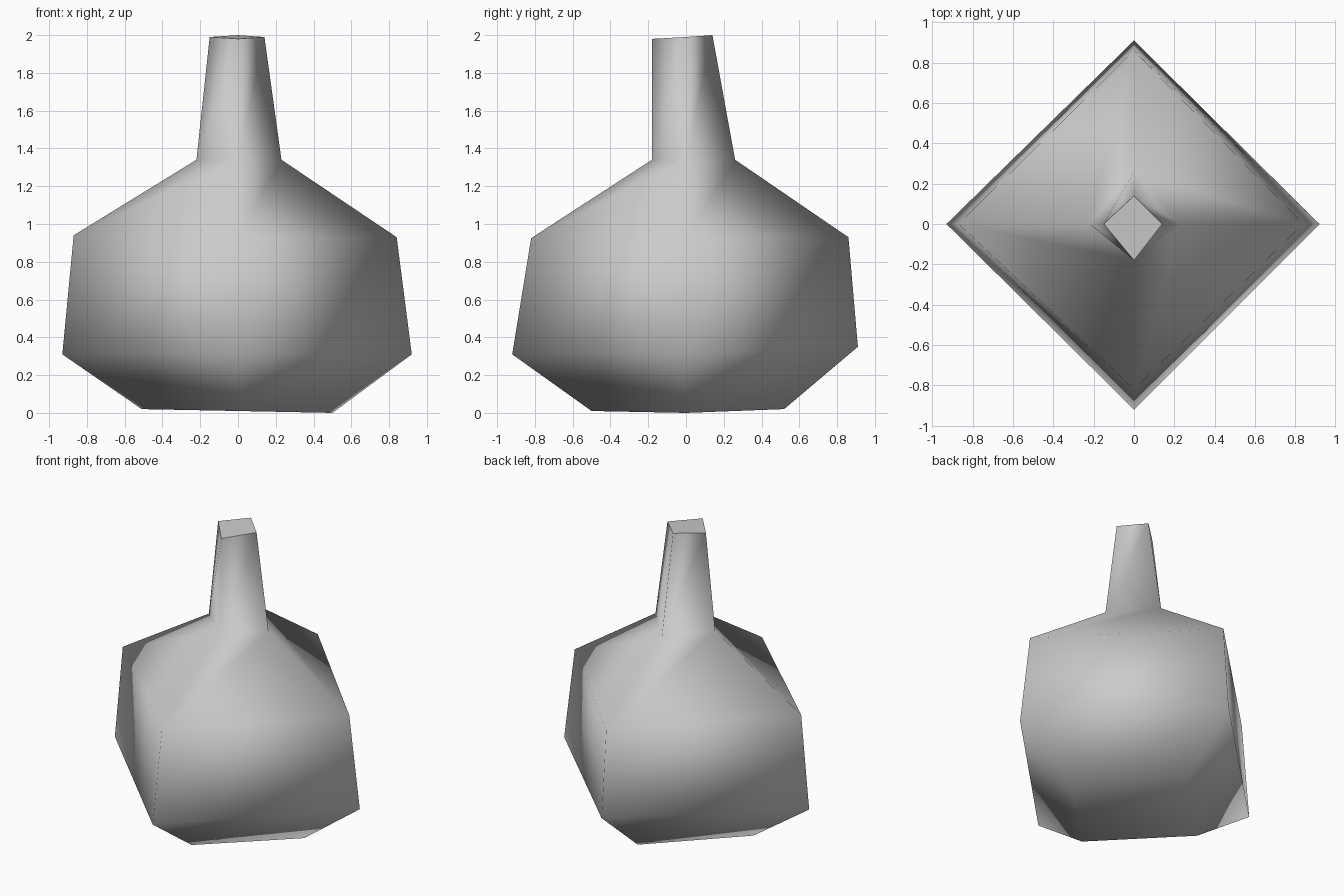
import bpy
import bmesh

cube = bpy.data.objects.get("Cube")
if cube:
    bpy.data.objects.remove(cube, do_unlink=True)


def make_material(name, colour):
    mat = bpy.data.materials.new(name)
    mat.use_nodes = True
    mat.diffuse_color = colour
    shader = next(n for n in mat.node_tree.nodes if n.type == "BSDF_PRINCIPLED")
    shader.inputs["Base Color"].default_value = colour
    return mat


# Corner directions of the square section: left, back, right, front
corners = [(1, 0), (0, 1), (-1, 0), (0, -1)]

# Slightly uneven hand-shaped profile: corner reaches, then corner heights
rings = [
    ((.5, .52, .51, .5), (0, .02, .02, .01)),           # base
    ((.92, .91, .93, .92), (.31, .35, .31, .31)),       # belly
    ((.84, .86, .87, .82), (.93, .93, .94, .925)),      # shoulder
    ((.23, .26, .22, .18), (1.34, 1.34, 1.34, 1.34)),   # neck foot
    ((.14, .14, .15, .18), (1.99, 2, 1.99, 1.98)),      # neck top
]

bm = bmesh.new()
loops = [
    [bm.verts.new((cx * r, cy * r, z)) for (cx, cy), r, z in zip(corners, reach, heights)]
    for reach, heights in rings
]

# Side walls between neighbouring rings
for lower, upper in zip(loops, loops[1:]):
    for i in range(len(corners)):
        j = (i + 1) % len(corners)
        bm.faces.new((lower[i], lower[j], upper[j], upper[i]))

# The base blends into the walls, the top of the neck stays flat
bm.faces.new(loops[0][::-1])
cap = bm.faces.new(loops[-1])
for face in bm.faces:
    face.smooth = face is not cap
for edge in cap.edges:
    edge.smooth = False

mesh = bpy.data.meshes.new("bottle")
bm.to_mesh(mesh)
bm.free()
mesh.materials.append(make_material("light grey", (.6, .6, .6, 1)))
bottle = bpy.data.objects.new("bottle", mesh)
bpy.context.collection.objects.link(bottle)
